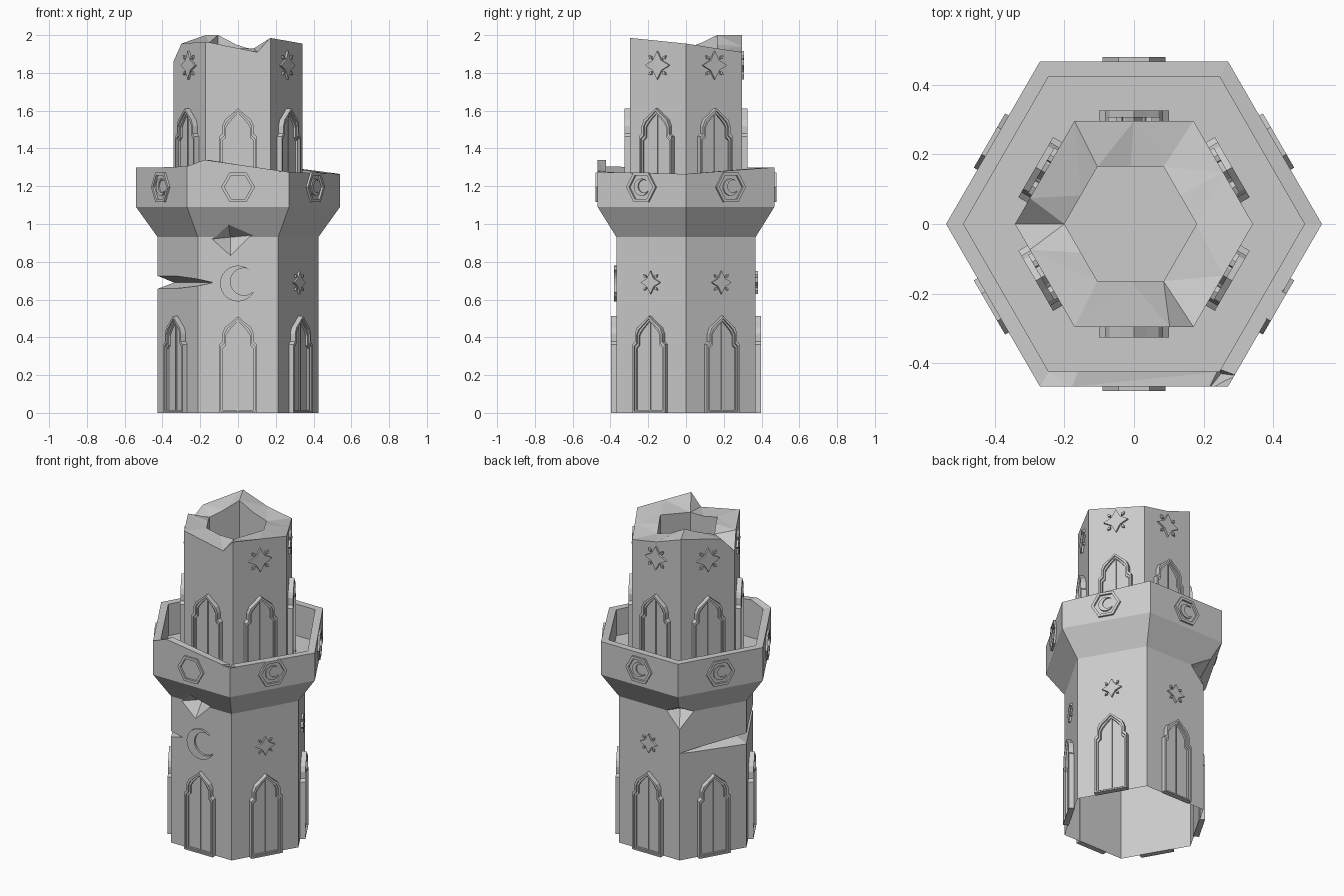
import bpy, bmesh
from math import sin, cos, pi, radians
from mathutils import Vector, Matrix

if "Cube" in bpy.data.objects:
    bpy.data.objects.remove(bpy.data.objects["Cube"])

stone = bpy.data.materials.new("grey stone")
stone.use_nodes = True
GREY = (0.6, 0.6, 0.6, 1)
stone.diffuse_color = GREY
stone.node_tree.nodes["Principled BSDF"].inputs["Base Color"].default_value = GREY


def mesh_from(bm, name):
    bmesh.ops.recalc_face_normals(bm, faces=bm.faces[:])
    me = bpy.data.meshes.new(name)
    bm.to_mesh(me)
    bm.free()
    me.materials.append(stone)
    return me


def add(name, me, matrix=None):
    ob = bpy.data.objects.new(name, me)
    bpy.context.collection.objects.link(ob)
    if matrix:
        ob.matrix_world = matrix
    return ob


# ---- Tower body: hexagonal rings, each with one movable point per side ----
MID = [0.5] * 6


def ring(bm, radius, z, fractions=MID, shift=0):
    zs = z if isinstance(z, list) else [z] * 12
    corners = [Vector((radius * cos(k * pi / 3) + shift, radius * sin(k * pi / 3), 0)) for k in range(6)]
    verts = []
    for k in range(6):
        side = corners[k].lerp(corners[(k + 1) % 6], fractions[k])
        verts += [bm.verts.new((p.x, p.y, h)) for p, h in
                  ((corners[k], zs[2 * k]), (side, zs[2 * k + 1]))]
    return verts


wall_f = [0.5, 0.5, 0.5, 0.5, 0.17, 0.5]
wall_z = [1.265, 1.283] + [1.3] * 6 + [1.305, 1.34, 1.275, 1.27]
top_f = [0.5, 0.5, 0.75, 0.25, 0.8, 0.5]
top_z = [1.955, 1.932, 1.91, 1.94, 2.0, 1.955, 1.86, 1.955, 1.965, 1.91, 1.985, 1.97]
rim_z = [1.95, 1.94, 1.92, 1.95, 2.0, 1.96, 1.93, 1.95, 1.95, 1.93, 1.93, 1.94]

bm = bmesh.new()
rings = [ring(bm, 0.425, 0), ring(bm, 0.425, 0.93), ring(bm, 0.54, 1.09),
         ring(bm, 0.54, wall_z, wall_f), ring(bm, 0.49, wall_z, wall_f),
         ring(bm, 0.49, 1.1), ring(bm, 0.342, 1.1), ring(bm, 0.342, top_z, top_f),
         ring(bm, 0.19, rim_z, shift=-0.01), ring(bm, 0.19, 1.6, shift=-0.01)]
for low, high in zip(rings, rings[1:]):
    for i in range(12):
        j = (i + 1) % 12
        bm.faces.new((low[i], low[j], high[j], high[i]))
bm.faces.new(rings[0])
bm.faces.new(rings[-1])
bmesh.ops.triangulate(bm, faces=bm.faces[:])
tower = add("tower_body", mesh_from(bm, "tower_body"))

# ---- Broken notches and the long crack ----
cutters = []


def cutter(name, points):
    bm = bmesh.new()
    for p in points:
        bm.verts.new(p)
    bmesh.ops.convex_hull(bm, input=bm.verts[:])
    ob = add(name, mesh_from(bm, name))
    ob.hide_render = True
    mod = tower.modifiers.new(name, "BOOLEAN")
    mod.operation, mod.solver, mod.object = "DIFFERENCE", "EXACT", ob
    cutters.append(ob)


def notch(name, deep, surface):
    d = Vector(deep)
    cutter(name, [d] + [d + 2 * (Vector(p) - d) for p in surface])


notch("front_notch", (-0.04, -0.3, 0.93),
      [(-0.14, -0.37, 0.92), (0.07, -0.37, 0.94), (-0.04, -0.37, 0.83), (-0.05, -0.415, 1.0)])
notch("back_notch", (-0.17, 0.3, 0.93),
      [(-0.26, 0.29, 0.93), (-0.12, 0.37, 0.93), (-0.21, 0.37, 0.83), (-0.24, 0.42, 1.0)])
notch("parapet_chip", (0.25, -0.43, 1.24),
      [(0.22, -0.468, 1.275), (0.29, -0.435, 1.27), (0.24, -0.41, 1.29)])
cutter("front_crack", [(-0.34, 0, 0.69), (-0.19, -0.32, 0.685), (-0.13, -0.372, 0.69),
                       (-0.5, 0, 0.755), (-0.5, 0, 0.63), (-0.25, -0.44, 0.72), (-0.25, -0.44, 0.66)])
cutter("back_crack", [(-0.34, -0.01, 0.69), (-0.21, 0.35, 0.68), (-0.5, -0.01, 0.755),
                      (-0.5, -0.01, 0.63), (-0.25, 0.43, 0.69), (-0.25, 0.43, 0.67)])

bpy.context.view_layer.update()
graph = bpy.context.evaluated_depsgraph_get()
carved = bpy.data.meshes.new_from_object(tower.evaluated_get(graph))
tower.modifiers.clear()
tower.data = carved
for ob in cutters:
    bpy.data.objects.remove(ob)

# Open underside
bm = bmesh.new()
bm.from_mesh(carved)
bmesh.ops.delete(bm, geom=[f for f in bm.faces if f.calc_center_median().z < 0.001], context="FACES")
bm.to_mesh(carved)
bm.free()


# ---- Relief ornaments, modelled flat and set onto the six sides ----
def plate(bm, outline, depth):
    f = bm.faces.new([bm.verts.new((x, y, -0.004)) for x, y in outline])
    new = bmesh.ops.extrude_face_region(bm, geom=[f])["geom"]
    bmesh.ops.translate(bm, vec=(0, 0, depth + 0.004), verts=[g for g in new if isinstance(g, bmesh.types.BMVert)])


def band(bm, outer, inner, depth):
    loops = [[bm.verts.new((x, y, z)) for x, y in o]
             for o, z in ((outer, -0.004), (outer, depth), (inner, depth), (inner, -0.004))]
    n = len(outer)
    for a in range(4):
        p, q = loops[a], loops[(a + 1) % 4]
        for i in range(n):
            j = (i + 1) % n
            bm.faces.new((p[i], p[j], q[j], q[i]))


def mirrored(half):
    return half + [(-x, y) for x, y in reversed(half) if x > 0]


def arch(t):
    return mirrored([(0.1 - t, t * 0.8), (0.1 - t, 0.362 - t), (0.083 - t, 0.378 - t), (0.083 - t, 0.42 - t / 2),
                     (0.07 - t, 0.452 - t), (0.038 - t / 2, 0.478 - t), (0, 0.512 - t * 1.3)])


def circle(r, n, start=0, cx=0, cy=0, sweep=2 * pi):
    return [(cx + r * cos(start + sweep * i / n), cy + r * sin(start + sweep * i / n)) for i in range(n)]


def crescent(r):
    # Outer arc joined to a smaller, offset arc, opening to the right
    outer = circle(r, 20, radians(50), sweep=radians(280)) + [(r * cos(radians(-30)), r * sin(radians(-30)))]
    inner = circle(r * 0.76, 16, radians(-48), r * 0.33, r * 0.1, radians(-255))
    return outer + inner


def window_mesh():
    bm = bmesh.new()
    band(bm, arch(0), arch(0.011), 0.03)
    band(bm, arch(0.011), arch(0.02), 0.02)
    plate(bm, arch(0.02), 0.008)
    plate(bm, [(-0.004, 0.016), (0.004, 0.016), (0.004, 0.485), (-0.004, 0.485)], 0.014)
    return mesh_from(bm, "arched_window")


def star_mesh(r):
    bm = bmesh.new()
    plate(bm, [((r if i % 2 == 0 else r * 0.5) * cos(i * pi / 4),
                (r if i % 2 == 0 else r * 0.5) * sin(i * pi / 4)) for i in range(8)], 0.012)
    for k in range(4):
        a = pi / 4 + k * pi / 2
        c, s = cos(a), sin(a)
        diamond = [(0.6, 0), (0.78, 0.12), (0.98, 0), (0.78, -0.12)]
        plate(bm, [(r * (u * c - v * s), r * (u * s + v * c)) for u, v in diamond], 0.012)
    return mesh_from(bm, "star")


def plaque_mesh(with_crescent):
    bm = bmesh.new()
    band(bm, circle(0.09, 6), circle(0.072, 6), 0.012)
    if with_crescent:
        plate(bm, crescent(0.045), 0.008)
    return mesh_from(bm, "hexagon_plaque")


def on_side(k, apothem, z):
    a = radians(30 + 60 * k)
    return Matrix(((-sin(a), 0, cos(a), apothem * cos(a)), (cos(a), 0, sin(a), apothem * sin(a)),
                   (0, 1, 0, z), (0, 0, 0, 1)))


LOW, PARAPET, HIGH = 0.368, 0.4677, 0.2962
FRONT = 4
window, low_star, high_star = window_mesh(), star_mesh(0.06), star_mesh(0.075)
plain_plaque, moon_plaque = plaque_mesh(False), plaque_mesh(True)
for k in range(6):
    add(f"lower_window_{k}", window, on_side(k, LOW, 0))
    add(f"upper_window_{k}", window, on_side(k, HIGH, 1.1))
    add(f"parapet_plaque_{k}", plain_plaque if k == FRONT else moon_plaque, on_side(k, PARAPET, 1.195))
    if k != FRONT:
        add(f"upper_star_{k}", high_star, on_side(k, HIGH, 1.84))
    if k in (0, 1, 5):
        add(f"lower_star_{k}", low_star, on_side(k, LOW, 0.69))

# Large crescent on the front
bm = bmesh.new()
plate(bm, crescent(0.095), 0.012)
add("front_crescent", mesh_from(bm, "front_crescent"), on_side(FRONT, LOW, 0.685))
